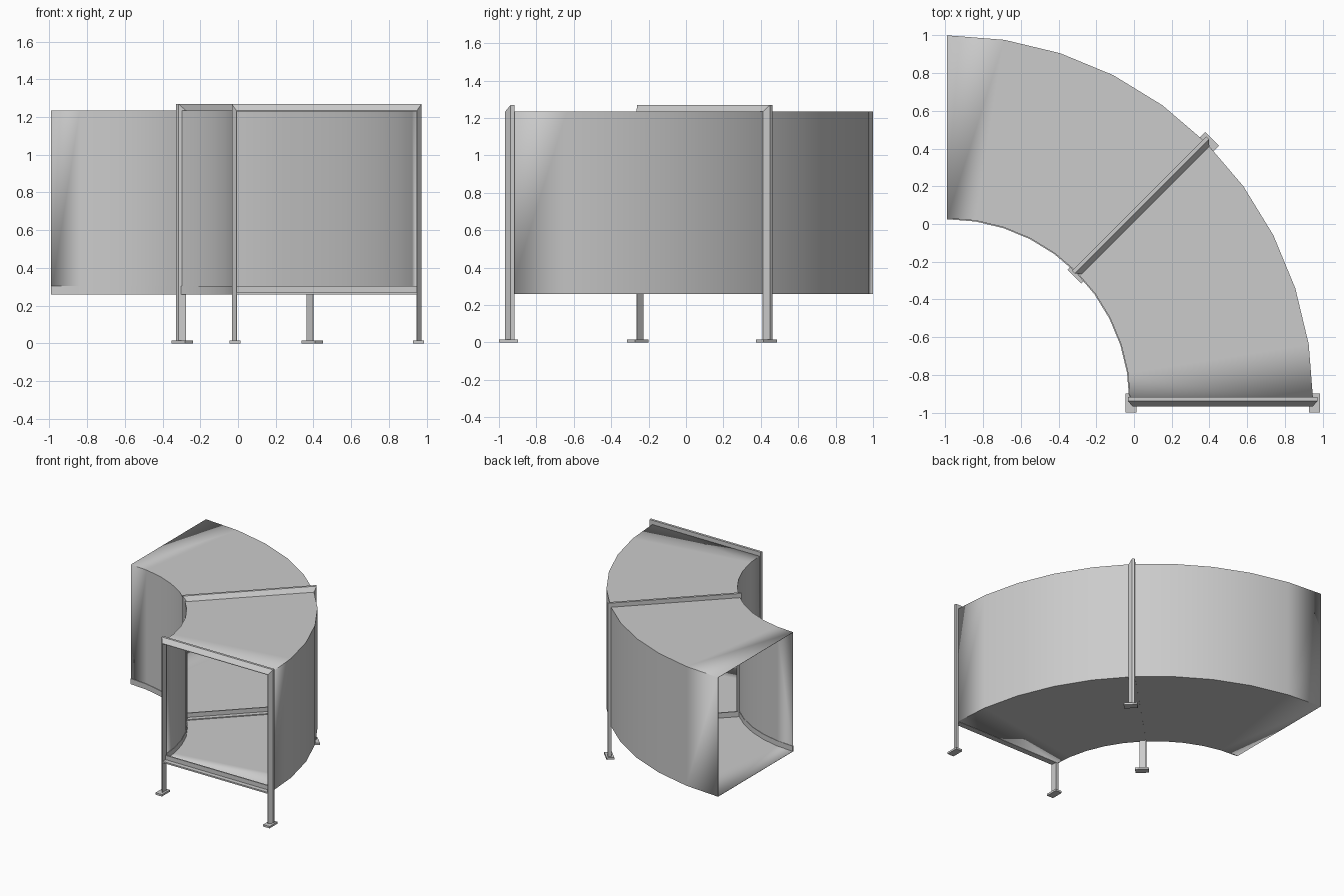
import bpy, bmesh
from math import radians, sin, cos
from mathutils import Matrix, Vector

if "Cube" in bpy.data.objects:
    bpy.data.objects.remove(bpy.data.objects["Cube"])

CENTRE = Vector((-0.99, -0.94, 0))   # centre of the quarter turn
R_IN, R_OUT = 0.97, 1.94
Z_LOW, Z_TOP = 0.26, 1.235
STEPS = 10


def add_object(name, bm, smooth=False):
    bmesh.ops.recalc_face_normals(bm, faces=bm.faces)
    mesh = bpy.data.meshes.new(name)
    bm.to_mesh(mesh)
    bm.free()
    ob = bpy.data.objects.new(name, mesh)
    bpy.context.collection.objects.link(ob)
    if smooth:
        bpy.ops.object.select_all(action='DESELECT')
        bpy.context.view_layer.objects.active = ob
        ob.select_set(True)
        bpy.ops.object.shade_smooth_by_angle(angle=radians(30))
    return ob


def loft(bm, rings, caps=True):
    """Skin closed rings of points."""
    loops = [[bm.verts.new(p) for p in ring] for ring in rings]
    n = len(loops[0])
    for a, b in zip(loops, loops[1:]):
        for i in range(n):
            j = (i + 1) % n
            bm.faces.new((a[i], a[j], b[j], b[i]))
    if caps:
        bm.faces.new(loops[0])
        bm.faces.new(loops[-1])


def sweep(name, r0, r1, z0, z1, caps):
    """Rectangular section turned through 90 degrees."""
    bm = bmesh.new()
    section = [(r0, z0), (r1, z0), (r1, z1), (r0, z1)]
    rings = []
    for k in range(STEPS + 1):
        a = radians(90 * k / STEPS)
        rings.append([CENTRE + Vector((r * cos(a), r * sin(a), z)) for r, z in section])
    loft(bm, rings, caps)
    return add_object(name, bm, smooth=True)


def box(bm, lo, hi):
    loft(bm, [[(x, lo[1], lo[2]), (x, hi[1], lo[2]), (x, hi[1], hi[2]), (x, lo[1], hi[2])]
              for x in (lo[0], hi[0])])


def place(ob, angle):
    ob.matrix_world = Matrix.Translation(CENTRE) @ Matrix.Rotation(radians(angle), 4, 'Z')


# curved open-ended sheet duct
duct = sweep("curved_duct", R_IN, R_OUT, Z_LOW, Z_TOP, False)
sheet = duct.modifiers.new("sheet", 'SOLIDIFY')
sheet.thickness = 0.004

# lower edge strip along the inner wall
sweep("inner_edge_strip", R_IN - 0.005, R_IN + 0.006, Z_LOW, 0.305, True)

# support frames: end of the duct and halfway round
for label, angle in (("front", 0), ("middle", 45)):
    # mitred legs and top bar with a sloped front
    profile = [(-0.027, 0.0), (-0.027, 0.003), (0.002, 0.028), (0.022, 0.028), (0.022, 0.0)]
    r0, r1, zt = 0.985, 1.935, 1.230
    bm = bmesh.new()
    loft(bm, [[(r0 - o, t, 0.01) for t, o in profile],
              [(r0 - o, t, zt + o * 1.4) for t, o in profile],
              [(r1 + o, t, zt + o * 1.4) for t, o in profile],
              [(r1 + o, t, 0.01) for t, o in profile]])
    place(add_object(label + "_frame", bm), angle)

    # angle-iron crossbar at floor level
    bm = bmesh.new()
    angle_section = [(-0.025, 0.258), (0.022, 0.258), (0.022, 0.305),
                     (0.012, 0.305), (0.012, 0.270), (-0.025, 0.270)]
    loft(bm, [[(r, t, z) for t, z in angle_section] for r in (r0 - 0.005, r1 + 0.005)])
    place(add_object(label + "_crossbar", bm), angle)

    # foot plates
    for side, r in (("inner", 0.973), ("outer", 1.947)):
        bm = bmesh.new()
        box(bm, (r - 0.029, -0.06, 0), (r + 0.029, 0.042, 0.016))
        place(add_object(f"{label}_{side}_foot", bm), angle)
